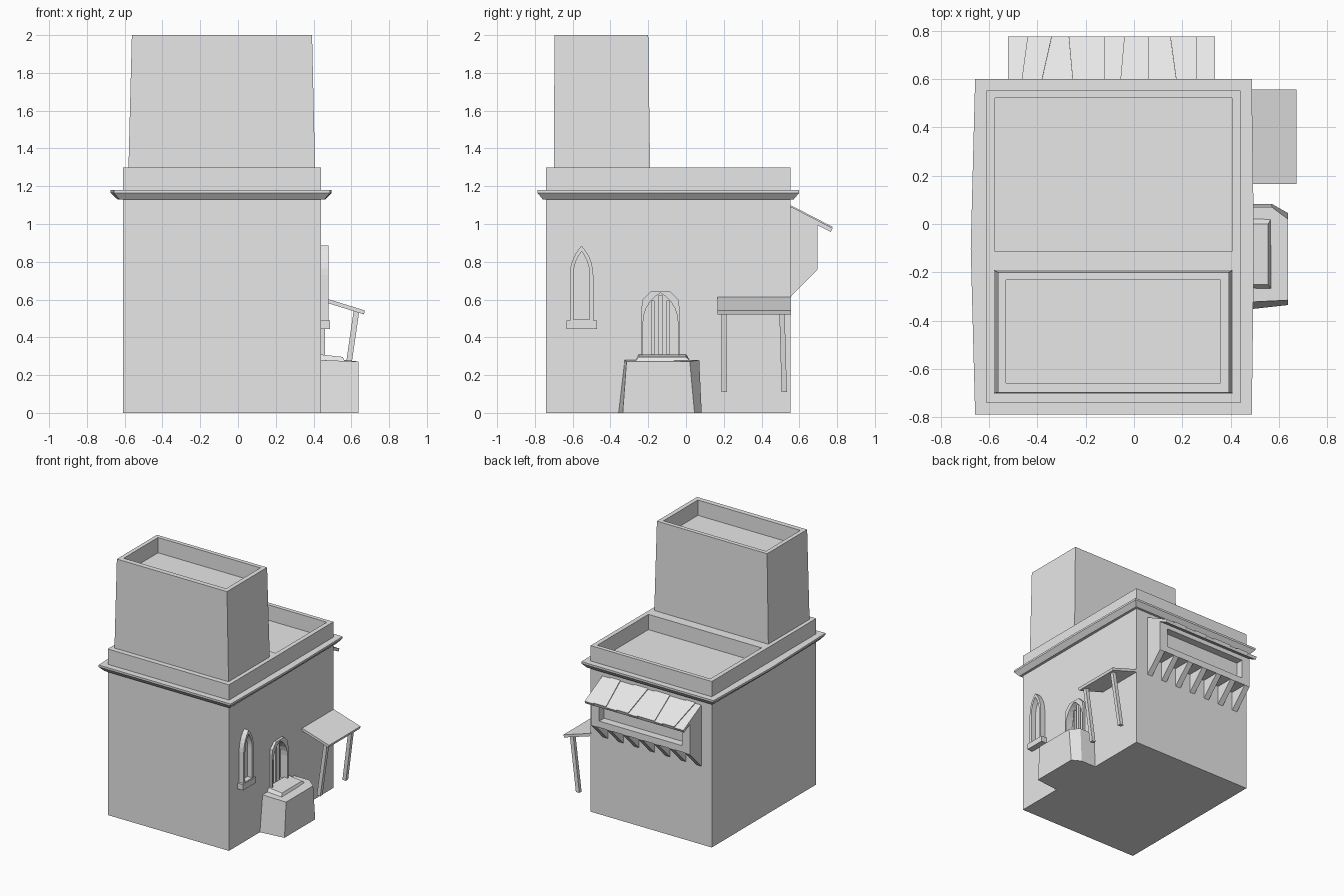
import bpy, bmesh, math

if "Cube" in bpy.data.objects:
    bpy.data.objects.remove(bpy.data.objects["Cube"])

MAT = bpy.data.materials.new("pale plaster")
MAT.diffuse_color = (0.8, 0.8, 0.8, 1)
MAT.use_nodes = True
MAT.node_tree.nodes["Principled BSDF"].inputs["Base Color"].default_value = MAT.diffuse_color


def loft(name, rings, closed=False):
    """Skin a list of equal-length rings; cap the ends, or join last to first."""
    bm = bmesh.new()
    vs = [[bm.verts.new(p) for p in r] for r in rings]
    n = len(rings[0])
    pairs = list(zip(vs, vs[1:])) + ([(vs[-1], vs[0])] if closed else [])
    for a, b in pairs:
        for i in range(n):
            j = (i + 1) % n
            bm.faces.new((a[i], a[j], b[j], b[i]))
    if not closed:
        bm.faces.new(vs[0])
        bm.faces.new(vs[-1])
    bmesh.ops.recalc_face_normals(bm, faces=bm.faces)
    me = bpy.data.meshes.new(name)
    bm.to_mesh(me)
    bm.free()
    me.materials.append(MAT)
    ob = bpy.data.objects.new(name, me)
    bpy.context.collection.objects.link(ob)
    return ob


def rect(x0, x1, y0, y1, z):
    return [(x0, y0, z), (x1, y0, z), (x1, y1, z), (x0, y1, z)]


def box(name, x0, x1, y0, y1, z0, z1):
    return loft(name, [rect(x0, x1, y0, y1, z0), rect(x0, x1, y0, y1, z1)])


def at_x(pts, x):
    return [(x, y, z) for y, z in pts]


def along_x(name, pts, x0, x1):
    return loft(name, [at_x(pts, x0), at_x(pts, x1)])


def arch(yc, hw, z0, spring, top, n=5):
    """Pointed arch outline in (y, z)."""
    h = top - spring
    r = (hw * hw + h * h) / (2 * hw)
    end = math.asin(min(1, h / r))
    side = [(hw - r + r * math.cos(end * i / n), spring + r * math.sin(end * i / n))
            for i in range(n + 1)]
    right = [(hw, z0)] + side
    return ([(yc + y, z) for y, z in right]
            + [(yc - y, z) for y, z in reversed(right[:-1])])


def arch_frame(name, outer, inner, xo, xi):
    loft(name, [at_x(outer, 0.43), at_x(outer, xo), at_x(inner, xo), at_x(inner, xi)],
         closed=True)


# Main house with sunken roof terrace
house = loft("house_body", [
    rect(-0.61, 0.44, -0.74, 0.552, 0), rect(-0.61, 0.44, -0.74, 0.552, 1.30),
    rect(-0.575, 0.405, -0.113, 0.52, 1.30), rect(-0.575, 0.405, -0.113, 0.52, 1.18)])

# Upper tower, tapered, with sunken roof
loft("tower", [
    rect(-0.58, 0.408, -0.70, -0.19, 1.295), rect(-0.562, 0.392, -0.696, -0.20, 2.0),
    rect(-0.53, 0.357, -0.657, -0.232, 2.0), rect(-0.53, 0.357, -0.657, -0.232, 1.88)])


# Flared cornice, slightly bowed on the sides
def cornice_ring(d, bow, z):
    x0, x1, y0, y1 = -0.61 - d, 0.44 + d, -0.74 - d, 0.552 + d
    return [(x0, y0, z), (x1, y0, z), (x1 + bow * 0.5, -0.1, z),
            (x1, y1, z), (x0, y1, z), (x0 - bow, -0.1, z)]


loft("cornice", [cornice_ring(-0.015, 0, 1.13), cornice_ring(0.018, 0.01, 1.13),
                 cornice_ring(0.047, 0.018, 1.165), cornice_ring(0.047, 0.018, 1.18),
                 cornice_ring(-0.015, 0, 1.18)], closed=True)

# Pointed side window with sill
arch_frame("window_frame", arch(-0.553, 0.062, 0.485, 0.73, 0.885),
           arch(-0.553, 0.043, 0.495, 0.73, 0.855), 0.48, 0.43)
box("window_sill", 0.43, 0.487, -0.633, -0.472, 0.445, 0.49)

# Arched doorway: recess cut in the wall, surround and leaves
door = arch(-0.135, 0.092, 0.30, 0.48, 0.635)
cutter = along_x("door_cutter", door, 0.40, 0.60)
cutter.hide_render = True
cutter.hide_viewport = True
cutter.display_type = 'WIRE'
cut = house.modifiers.new("door recess", 'BOOLEAN')
cut.operation = 'DIFFERENCE'
cut.solver = 'EXACT'
cut.object = cutter
surround = [(-0.035, 0.29)] + [(-0.035, z) for z in (0.45, 0.52, 0.56)] + [
    (-0.04, 0.60), (-0.085, 0.645), (-0.135, 0.645), (-0.185, 0.645), (-0.23, 0.60)] + [
    (-0.235, z) for z in (0.56, 0.52, 0.45, 0.29)]
arch_frame("door_surround", surround, door, 0.46, 0.43)
for k, (y, w, top) in enumerate([(-0.176, 0.016, 0.595), (-0.135, 0.022, 0.625),
                                 (-0.094, 0.016, 0.595)]):
    box(f"door_bar_{k}", 0.395, 0.425, y - w / 2, y + w / 2, 0.30, top)

# Entrance block and step
loft("entrance_block", [
    [(0.43, 0.083, 0), (0.57, 0.083, 0), (0.637, 0.045, 0), (0.637, -0.335, 0), (0.43, -0.358, 0)],
    [(0.43, 0.07, 0.28), (0.57, 0.07, 0.28), (0.637, 0.02, 0.272),
     (0.637, -0.315, 0.272), (0.43, -0.325, 0.28)]])
loft("door_step", [rect(0.43, 0.567, -0.27, 0.025, 0.272),
                   [(0.43, -0.25, 0.31), (0.555, -0.25, 0.296),
                    (0.555, 0.0, 0.296), (0.43, 0.0, 0.31)]])

# Side canopy on two leaning posts
loft("canopy", [
    [(0.43, y, 0.617), (0.672, y, 0.542), (0.666, y, 0.522), (0.43, y, 0.595)]
    for y in (0.166, 0.556)])
for name, y0, y1, lean in (("front_post", 0.187, 0.215, 0.002), ("back_post", 0.494, 0.522, 0.012)):
    loft(name, [rect(0.55, 0.58, y0 + lean, y1 + lean, 0.11),
                rect(0.612, 0.642, y0, y1, 0.54)])


# Back bay: box with a recessed opening
def bay_ring(x0, x1, z0, z1, y):
    return [(x0, y, z0), (x1, y, z0), (x1, y, z1), (x0, y, z1)]


X0, X1 = -0.52, 0.335
loft("bay_box", [bay_ring(X0, X1, 0.76, 1.085, 0.545), bay_ring(X0, X1, 0.76, 1.01, 0.695),
                 bay_ring(X0 + 0.07, X1 - 0.07, 0.81, 0.96, 0.695),
                 bay_ring(X0 + 0.07, X1 - 0.07, 0.81, 0.96, 0.635)])

# Slanted brackets under the bay
for k in range(7):
    x = X0 + k * (X1 - X0 - 0.045) / 6
    along_x(f"bay_bracket_{k}", [(0.545, 0.605), (0.695, 0.758), (0.695, 0.77), (0.545, 0.77)],
            x, x + 0.045)

# Awning of uneven planks
wall_x = [X0, -0.47, -0.39, -0.25, -0.12, -0.06, 0.06, 0.18, 0.26, X1]
eave_x = [X0, -0.44, -0.34, -0.27, -0.12, -0.04, 0.06, 0.15, 0.26, X1]
for k in range(9):
    up = 0.007 * (k % 2)
    rings = []
    for y, z, xs in ((0.555, 1.092, wall_x), (0.776, 0.978, eave_x)):
        a, b = xs[k], xs[k + 1]
        rings.append([(a, y, z + up), (b, y, z + up),
                      (b, y - 0.01, z - 0.02), (a, y - 0.01, z - 0.02)])
    loft(f"awning_plank_{k}", rings)
